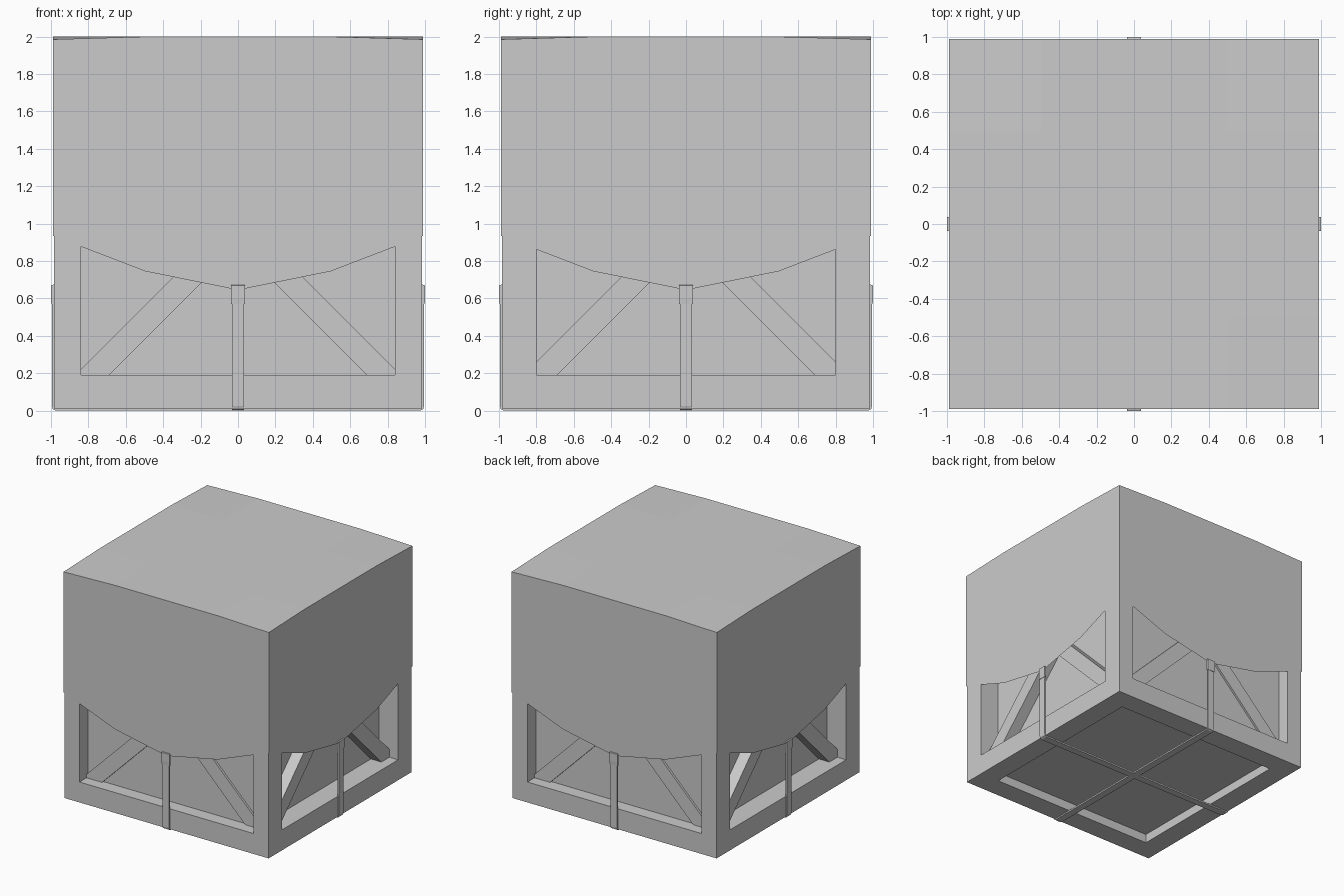
import bpy, bmesh

if "Cube" in bpy.data.objects:
    bpy.data.objects.remove(bpy.data.objects["Cube"])

def finish(name, bm):
    bmesh.ops.recalc_face_normals(bm, faces=bm.faces)
    me = bpy.data.meshes.new(name)
    bm.to_mesh(me)
    bm.free()
    ob = bpy.data.objects.new(name, me)
    bpy.context.collection.objects.link(ob)
    return ob

def box(name, lo, hi):
    bm = bmesh.new()
    bmesh.ops.create_cube(bm, size=1)
    for v in bm.verts:
        v.co = [(lo[i] + hi[i]) / 2 + v.co[i] * (hi[i] - lo[i]) for i in range(3)]
    return finish(name, bm)

def prism(name, pts, axis, a, b):
    """Extrude a (horizontal, z) outline along x or y from a to b."""
    bm = bmesh.new()
    def co(p, d):
        return (d, p[0], p[1]) if axis == 'x' else (p[0], d, p[1])
    face = bm.faces.new([bm.verts.new(co(p, a)) for p in pts])
    ext = bmesh.ops.extrude_face_region(bm, geom=[face])
    for v in ext['geom']:
        if isinstance(v, bmesh.types.BMVert):
            if axis == 'x':
                v.co.x = b
            else:
                v.co.y = b
    return finish(name, bm)

W, Z0, Z1 = 0.985, 0.012, 1.975   # crate half width, bottom, top
OX, OY = 0.84, 0.80               # opening half widths, front and side
ZB, ZT = 0.19, 1.80               # opening bottom and top

# Corner posts
for sx in (-1, 1):
    for sy in (-1, 1):
        x, y = sorted((sx * OX, sx * W)), sorted((sy * OY, sy * W))
        box("corner_post", (x[0], y[0], Z0), (x[1], y[1], Z1))

# Rails, recessed panels and crossed braces on each side
for s in (-1, 1):
    y = sorted((s * OY, s * W))
    x = sorted((s * 0.80, s * W))
    for z0, z1 in ((Z0, ZB), (ZT, Z1)):
        box("front_back_rail", (-OX, y[0], z0), (OX, y[1], z1))
        box("side_rail", (x[0], -OY, z0), (x[1], OY, z1))
    y = sorted((s * 0.802, s * 0.87))
    box("front_back_panel", (-0.9, y[0], 0.1), (0.9, y[1], 1.9))
    x = sorted((s * 0.74, s * 0.80))
    box("side_panel", (x[0], -0.85, 0.1), (x[1], 0.85, 1.9))
    for m in (-1, 1):
        for axis, h, d0, d1 in (('y', OX, 0.86, 0.888), ('x', OY, 0.79, 0.90)):
            pts = [(-0.69, ZB), (h - 0.05, h + 0.83), (h - 0.05, ZT),
                   (0.74, ZT), (-h, 1.06 - h), (-h, ZB)]
            prism("diagonal_brace", [(m * p, z) for p, z in pts], axis, s * d0, s * d1)

# Floor and lid boards
box("floor_panel", (-0.88, -0.88, 0.09), (0.88, 0.88, 0.14))
box("lid_panel", (-0.88, -0.88, 1.9), (0.88, 0.88, 1.97))

# Draped cover with a scalloped hem and slightly drooping corners
bm = bmesh.new()
bmesh.ops.create_grid(bm, x_segments=4, y_segments=4, size=0.99)
for v in bm.verts:
    v.co.z = 1.985 if abs(v.co.x) > 0.9 and abs(v.co.y) > 0.9 else 2.0
rim = [e for e in bm.edges if e.is_boundary]
hem = bmesh.ops.extrude_edge_only(bm, edges=rim)
for v in hem['geom']:
    if isinstance(v, bmesh.types.BMVert):
        t = round(min(abs(v.co.x), abs(v.co.y)) / 0.495)
        v.co.z = (0.645, 0.745, 0.935)[t]
finish("cover", bm)

# Straps wrapped under the crate, with thicker end clips over the hem
half = [(0.02, 0), (0.975, 0), (0.99, 0.008), (0.995, 0.025), (0.995, 0.58),
        (0.983, 0.58), (0.983, 0.014)]
outline = half + [(-p, z) for p, z in reversed(half)]
prism("strap", outline, 'x', -0.032, 0.032)
prism("strap", outline, 'y', -0.032, 0.032)
for s in (-1, 1):
    clip = [(s * p, z) for p, z in
            ((0.983, 0.57), (0.998, 0.57), (1.0, 0.6), (1.0, 0.67), (0.983, 0.675))]
    prism("strap_clip", clip, 'x', -0.037, 0.037)
    prism("strap_clip", clip, 'y', -0.037, 0.037)
